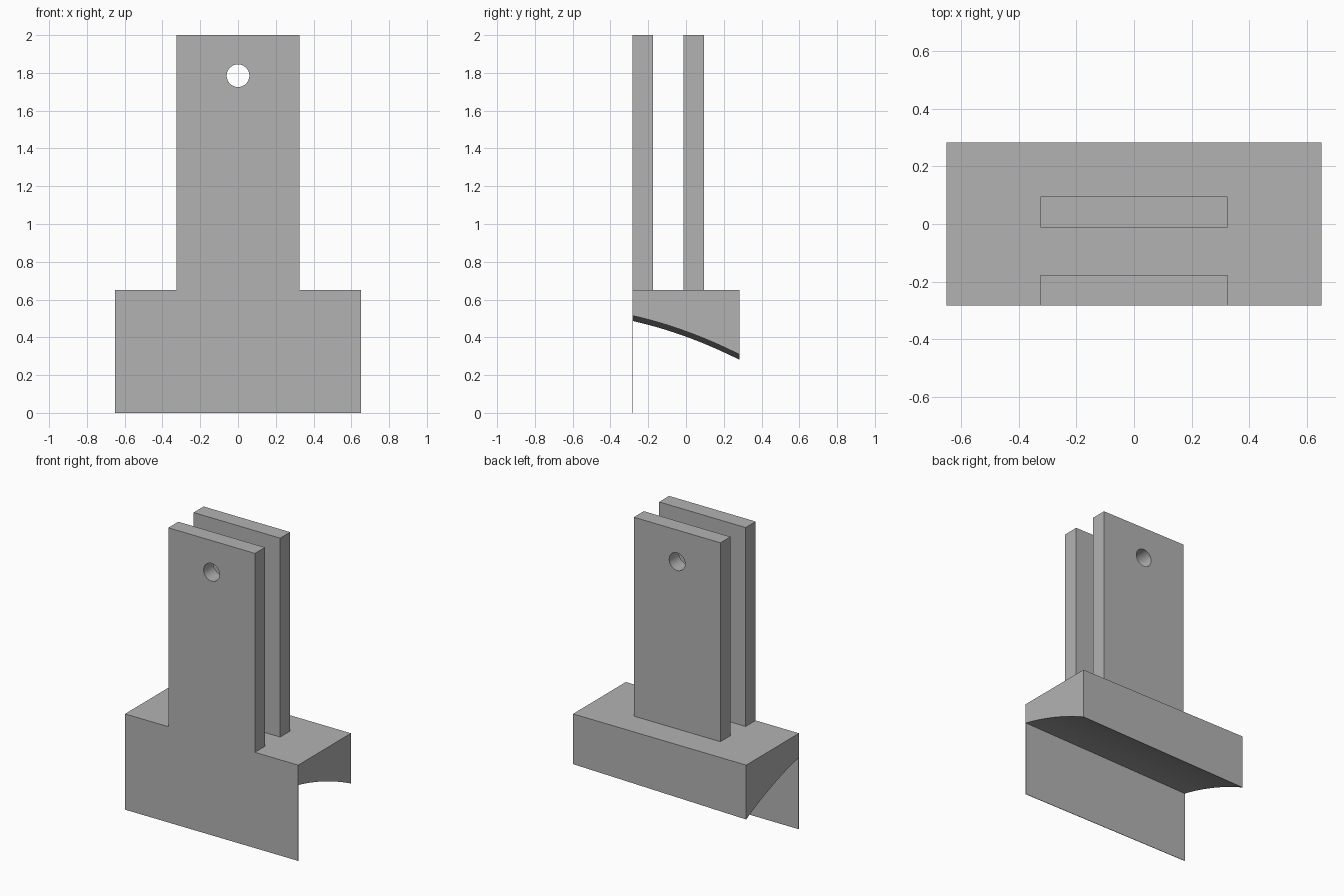
import bpy, bmesh, math

default = bpy.data.objects.get("Cube")
if default:
    bpy.data.objects.remove(default, do_unlink=True)

# Single material
grey = bpy.data.materials.new("plain_grey")
grey.use_nodes = True
colour = (0.45, 0.45, 0.45, 1)
grey.diffuse_color = colour
grey.node_tree.nodes["Principled BSDF"].inputs["Base Color"].default_value = colour

HALF_X, HALF_Y, BASE_TOP = 0.65, 0.283, 0.65
SKIRT = 0.003
STEPS = 16


def finish(name, bm):
    bmesh.ops.recalc_face_normals(bm, faces=bm.faces)
    mesh = bpy.data.meshes.new(name)
    bm.to_mesh(mesh)
    bm.free()
    mesh.materials.append(grey)
    obj = bpy.data.objects.new(name, mesh)
    bpy.context.collection.objects.link(obj)
    return obj


def smooth(obj):
    bpy.ops.object.select_all(action='DESELECT')
    obj.select_set(True)
    bpy.context.view_layer.objects.active = obj
    bpy.ops.object.shade_smooth_by_angle(angle=math.radians(30))


def base_profile(lift):
    """Side outline: thin front skirt, arched underside, flat top."""
    pts = [(-HALF_Y, 0), (-HALF_Y + SKIRT, 0)]
    for i in range(STEPS + 1):
        t = i / STEPS
        y = -HALF_Y + SKIRT + t * (2 * HALF_Y - SKIRT)
        pts.append((y, 0.5 + lift - 0.127 * t - 0.078 * t * t))
    return pts + [(HALF_Y, BASE_TOP), (-HALF_Y, BASE_TOP)]


# Base block, its arched underside slightly higher on the +x end
bm = bmesh.new()
ends = [[bm.verts.new((x, y, z)) for y, z in base_profile(lift)]
        for x, lift in ((-HALF_X, -0.014), (HALF_X, 0.014))]
count = len(ends[0])
for i in range(count):
    j = (i + 1) % count
    bm.faces.new((ends[0][i], ends[0][j], ends[1][j], ends[1][i]))
for ring in ends:
    bm.faces.new(ring)
smooth(finish("base_block", bm))

# Cutter for the pin holes
bpy.ops.mesh.primitive_cylinder_add(vertices=48, radius=0.06, depth=2,
                                    location=(0, 0, 1.785),
                                    rotation=(math.pi / 2, 0, 0))
cutter = bpy.context.object
cutter.name = "pin_hole_cutter"
cutter.hide_render = True
cutter.data.materials.append(grey)

# Two upright plates with a shared pin hole
for name, y0, y1 in (("front_upright", -HALF_Y, -0.176),
                     ("rear_upright", -0.012, 0.095)):
    bm = bmesh.new()
    bmesh.ops.create_cube(bm, size=1)
    for v in bm.verts:
        v.co.x *= 0.65
        v.co.y = y0 if v.co.y < 0 else y1
        v.co.z = BASE_TOP if v.co.z < 0 else 2
    plate = finish(name, bm)
    cut = plate.modifiers.new("pin_hole", 'BOOLEAN')
    cut.object = cutter
    cut.operation = 'DIFFERENCE'
    cut.solver = 'EXACT'
    bpy.context.view_layer.objects.active = plate
    bpy.ops.object.modifier_apply(modifier=cut.name)
    smooth(plate)

bpy.data.objects.remove(cutter, do_unlink=True)
